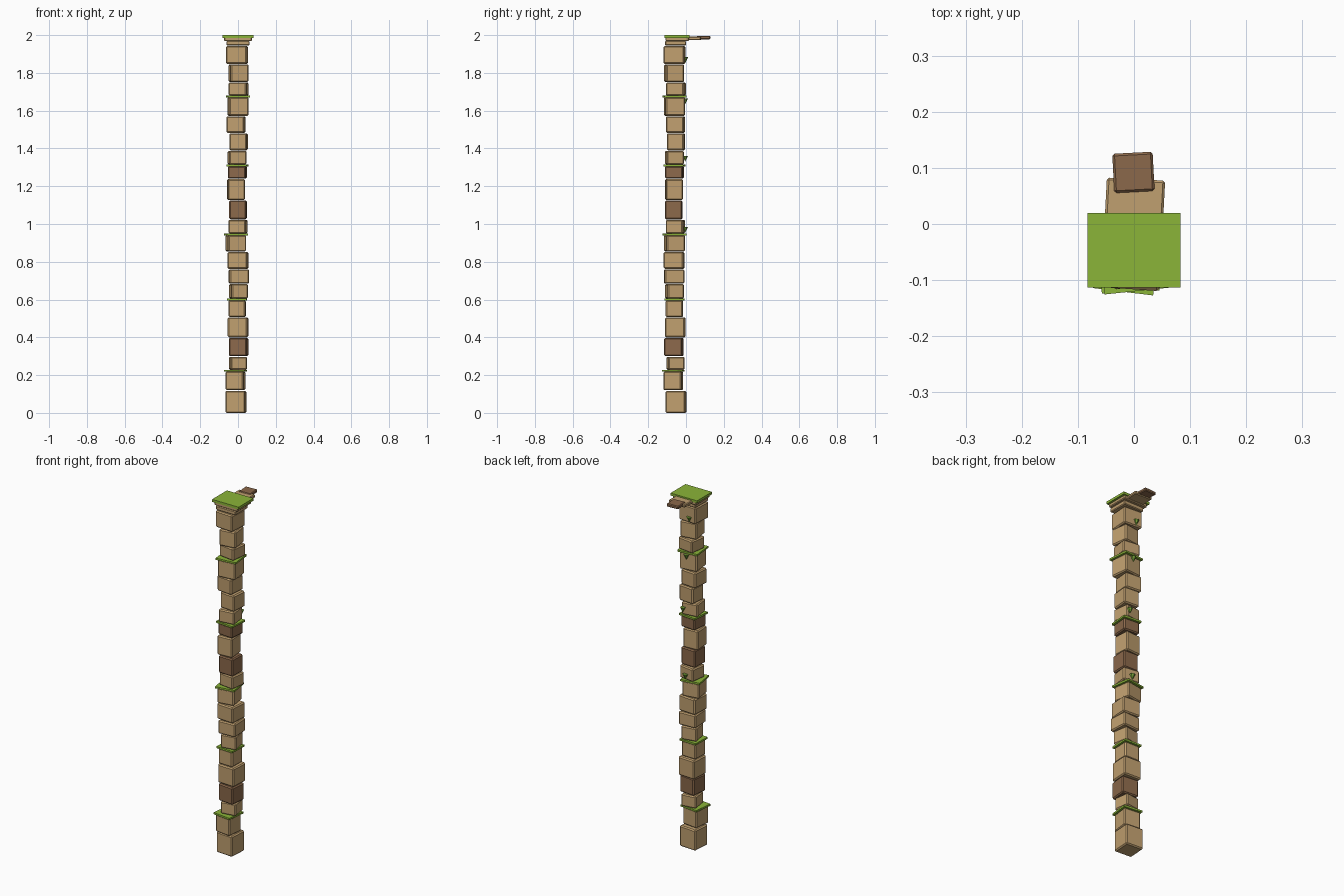
import bpy
from math import radians, pi

default = bpy.data.objects.get("Cube")
if default:
    bpy.data.objects.remove(default, do_unlink=True)


def make_material(name, rgb):
    mat = bpy.data.materials.new(name)
    mat.use_nodes = True
    color = (*rgb, 1)
    mat.diffuse_color = color
    bsdf = mat.node_tree.nodes["Principled BSDF"]
    bsdf.inputs["Base Color"].default_value = color
    bsdf.inputs["Roughness"].default_value = 0.9
    return mat


SAND = make_material("sandstone", (0.53, 0.35, 0.16))
EARTH = make_material("dark_earth", (0.26, 0.14, 0.07))
GRASS = make_material("grass_green", (0.26, 0.46, 0.04))
LEAF = make_material("leaf_green", (0.18, 0.36, 0.04))


def box(name, center, size, yaw, mat, bevel=0):
    """Box with its sides along its own axes, turned about z."""
    bpy.ops.mesh.primitive_cube_add(size=1, location=center)
    obj = bpy.context.object
    obj.name = name
    obj.scale = size
    bpy.ops.object.transform_apply(location=False, rotation=False, scale=True)
    obj.rotation_euler.z = radians(yaw)
    obj.data.materials.append(mat)
    if bevel:
        mod = obj.modifiers.new("soft_edges", "BEVEL")
        mod.width = bevel
        mod.segments = 1
    return obj


# Stacked blocks, bottom to top, in thousandths:
# height, sideways offset, depth offset, width, yaw in degrees
AXIS_Y = -0.055
BLOCKS = [
    (120, -11, 2, 104, -4),
    (108, -13, -12, 95, -7),
    (72, 0, -1, 86, 8),
    (100, 3, -9, 95, -6),
    (108, 0, -1, 104, -3),
    (97, -5, -6, 90, -2),
    (80, 3, -6, 88, 10),
    (78, 5, -8, 104, 3),
    (92, 0, -8, 104, -4),
    (95, -11, -6, 97, 9),
    (75, 0, -1, 92, -8),
    (102, 0, -10, 90, -2),
    (113, -11, -9, 90, 4),
    (75, -3, -6, 93, -5),
    (75, -5, -6, 92, 7),
    (93, 3, 2, 91, -5),
    (90, -11, -1, 95, -5),
    (107, 0, -6, 103, 6),
    (72, 3, 2, 96, -8),
    (96, 3, -8, 96, 8),
    (97, -5, -6, 110, -4),
]
DARK = (3, 11, 13)

z = 0
for i, row in enumerate(BLOCKS):
    h, x, dy, w = (v / 1000 for v in row[:4])
    yaw, y = row[4], AXIS_Y + dy
    mat = EARTH if i in DARK else SAND
    mossy = i % 4 == 1
    tall = h - (0.009 if mossy else 0.003)
    box(f"pillar_block_{i}", (x, y, z + tall / 2), (w, w, tall), yaw, mat, 0.006)
    z += h
    # Moss sheet laid over every fourth block
    if mossy:
        box(f"moss_sheet_{i}", (x, y, z - 0.005), (w * 1.14, w * 1.14, 0.01), yaw, GRASS)

# Stepped capital and its grass top
TOP_Y = -0.047
box("capital_lower", (0, AXIS_Y, 1.957), (0.124, 0.112, 0.024), 0, SAND, 0.004)
box("capital_upper", (0, TOP_Y, 1.978), (0.146, 0.124, 0.02), 0, SAND, 0.004)
box("grass_top", (0, TOP_Y, 1.993), (0.166, 0.133, 0.014), 0, GRASS)

# Ledge stones reaching out at the back
box("ledge_stone", (0.001, 0.03, 1.983), (0.104, 0.1, 0.018), -3, SAND, 0.004)
box("ledge_tip", (-0.001, 0.092, 1.987), (0.072, 0.07, 0.018), 3, EARTH, 0.004)

# Small leaf tufts hanging on the back, pointing down
for n, (x, z) in enumerate([(-0.018, 1.868), (0, 1.65), (0.023, 1.345), (0.007, 0.97)]):
    bpy.ops.mesh.primitive_cone_add(
        vertices=6, radius1=0.015, radius2=0, depth=0.03,
        location=(x, -0.004, z), rotation=(pi, 0, 0))
    tuft = bpy.context.object
    tuft.name = f"leaf_tuft_{n}"
    tuft.data.materials.append(LEAF)
